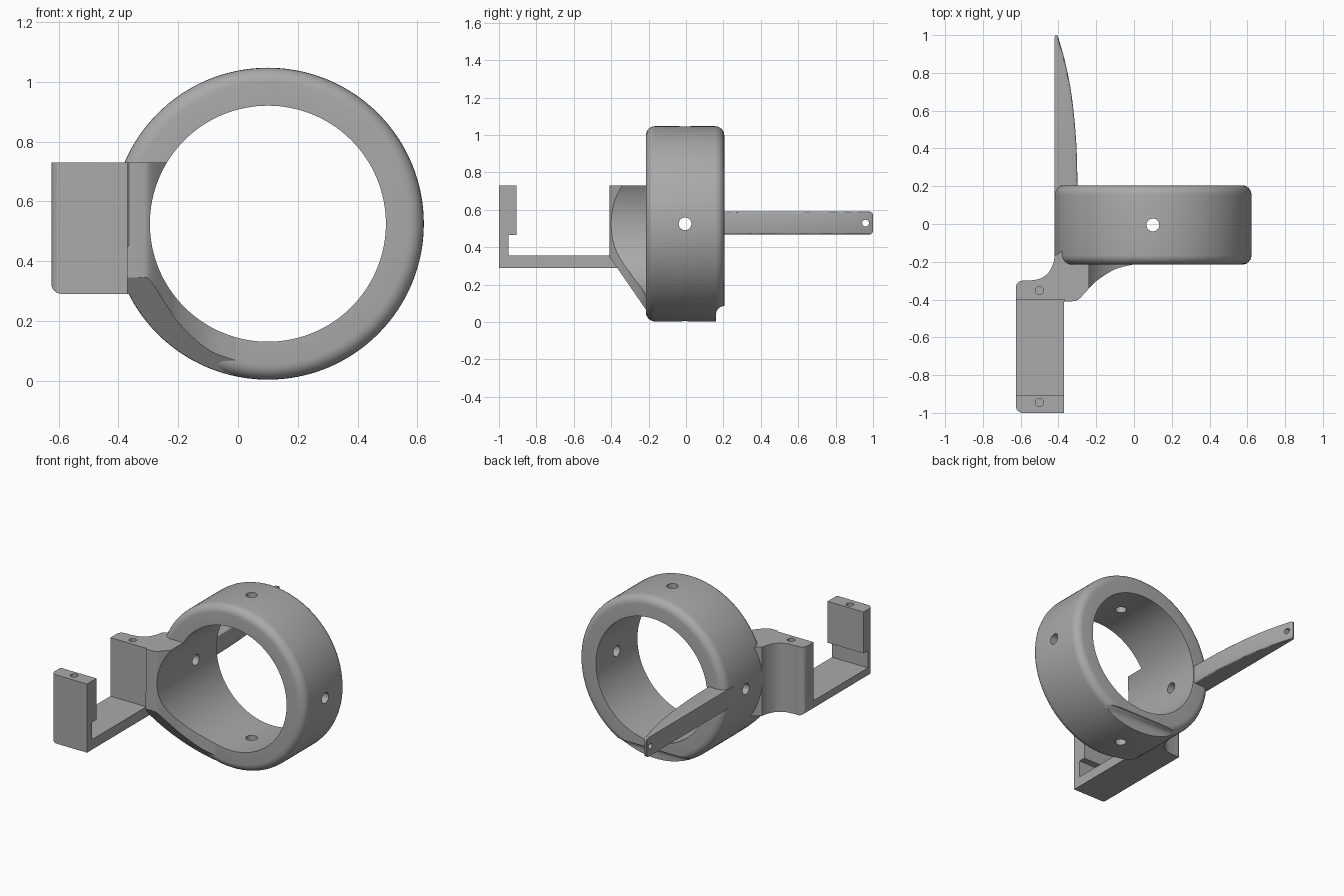
import bpy, bmesh, math
from mathutils import Vector, Matrix

old = bpy.data.objects.get("Cube")
if old:
    bpy.data.objects.remove(old, do_unlink=True)

grey = bpy.data.materials.new("mid grey")
grey.use_nodes = True
colour = (0.4, 0.4, 0.4, 1)
grey.diffuse_color = colour
grey.node_tree.nodes["Principled BSDF"].inputs["Base Color"].default_value = colour

CX, CZ, R_OUT, R_IN = 0.10, 0.525, 0.522, 0.395
AXES = {"X": Matrix.Rotation(math.pi / 2, 4, "Y"),
        "Y": Matrix.Rotation(math.pi / 2, 4, "X"),
        "Z": Matrix.Identity(4)}


def finish(name, bm):
    bmesh.ops.recalc_face_normals(bm, faces=bm.faces)
    me = bpy.data.meshes.new(name)
    bm.to_mesh(me)
    bm.free()
    me.materials.append(grey)
    ob = bpy.data.objects.new(name, me)
    bpy.context.collection.objects.link(ob)
    return ob


def cylinder(name, axis, centre, radius, length, sides=32):
    bm = bmesh.new()
    bmesh.ops.create_cone(bm, cap_ends=True, segments=sides, radius1=radius, radius2=radius,
                          depth=length, matrix=Matrix.Translation(centre) @ AXES[axis])
    return finish(name, bm)


def prism(name, points, axis, low, high):
    """Extrude a flat outline: (x, y) along Z, or (y, z) along X."""
    bm = bmesh.new()
    place = (lambda a, b: (a, b, low)) if axis == "Z" else (lambda a, b: (low, a, b))
    face = bm.faces.new([bm.verts.new(place(a, b)) for a, b in points])
    moved = bmesh.ops.extrude_face_region(bm, geom=[face])["geom"]
    step = Vector((0, 0, high - low)) if axis == "Z" else Vector((high - low, 0, 0))
    bmesh.ops.translate(bm, vec=step, verts=[g for g in moved if isinstance(g, bmesh.types.BMVert)])
    return finish(name, bm)


def smooth_path(points, steps=8):
    """Catmull-Rom curve through a few points."""
    pts = [Vector(p) for p in points]
    pts = [2 * pts[0] - pts[1]] + pts + [2 * pts[-1] - pts[-2]]
    out = []
    for a, b, c, d in zip(pts, pts[1:], pts[2:], pts[3:]):
        for i in range(steps):
            t = i / steps
            out.append(0.5 * (2 * b + (c - a) * t + (2 * a - 5 * b + 4 * c - d) * t * t
                              + (3 * b - a - 3 * c + d) * t ** 3))
    return [tuple(p) for p in out] + [tuple(pts[-2])]


def activate(ob):
    bpy.ops.object.select_all(action="DESELECT")
    ob.select_set(True)
    bpy.context.view_layer.objects.active = ob


def boolean(ob, tool, operation="DIFFERENCE", keep=False):
    mod = ob.modifiers.new("cut", "BOOLEAN")
    mod.operation, mod.object, mod.solver = operation, tool, "EXACT"
    activate(ob)
    bpy.ops.object.modifier_apply(modifier=mod.name)
    if not keep:
        bpy.data.objects.remove(tool, do_unlink=True)


def bevel(ob, width, test, segments=6):
    """Round the edges whose two ends satisfy the test."""
    bm = bmesh.new()
    bm.from_mesh(ob.data)
    edges = [e for e in bm.edges if test(e.verts[0].co, e.verts[1].co)]
    bmesh.ops.bevel(bm, geom=edges, offset=width, segments=segments, profile=0.5, affect="EDGES")
    bm.to_mesh(ob.data)
    bm.free()


# Ring with rounded outer rims
ring = cylinder("ring", "Y", (CX, -0.005, CZ), R_OUT, 0.42, 128)
bevel(ring, 0.05, lambda a, b: abs(a.y - b.y) < 1e-4)
bore = cylinder("bore_cutter", "Y", (CX, 0, CZ), R_IN, 3, 128)
boolean(ring, bore, keep=True)

# Relief groove under the back rim
corner = [(0.16 + 0.045 * (1 - math.cos(t)), 0.04 + 0.045 * math.sin(t))
          for t in (i * math.pi / 16 for i in range(9))]
boolean(ring, prism("groove_cutter", corner + [(0.3, 0.085), (0.3, -0.1), (0.16, -0.1)], "X", -0.5, 0.7))

# Four screw holes
for axis in "XZ":
    boolean(ring, cylinder("screw_cutter", axis, (CX, -0.005, CZ), 0.034, 1.4))

# Flared mount joining the bracket to the ring
inner_curve = smooth_path([(-0.33, -0.41), (-0.295, -0.40), (-0.24, -0.343), (-0.19, -0.295),
                           (-0.10, -0.24), (0, -0.213)])
outer_curve = smooth_path([(-0.42, -0.17), (-0.428, -0.21), (-0.455, -0.26), (-0.50, -0.29), (-0.56, -0.30)])
mount = prism("mount", [(-0.56, -0.40), (-0.37, -0.40), (-0.365, -0.41)] + inner_curve
              + [(0, -0.13), (-0.36, -0.13)] + outer_curve, "Z", 0.29, 0.73)
gusset = prism("gusset", [(-0.37, -0.41)] + inner_curve + [(0, -0.13), (-0.37, -0.13)], "Z", -0.1, 0.45)
boolean(gusset, cylinder("outer_cutter", "Y", (CX, 0, CZ), R_OUT - 0.001, 3, 128), "INTERSECT")
slope = [(-0.406, 0.345), (-0.14, -0.042), (-0.14, -0.3), (-0.8, -0.3), (-0.8, 0.345)]
boolean(mount, prism("slope_cutter", slope, "X", -0.37, 0.5))
boolean(gusset, prism("slope_cutter", slope, "X", -0.6, 0.5))
boolean(mount, gusset, "UNION")
boolean(mount, bore)

# Bracket: end block, floor and hooked upright
bracket = prism("bracket", [(-1, 0.29), (-0.30, 0.29), (-0.30, 0.73), (-0.40, 0.73), (-0.40, 0.355),
                            (-0.95, 0.355), (-0.95, 0.465), (-0.905, 0.465), (-0.905, 0.73), (-1, 0.73)],
                "X", -0.625, -0.37)


def outside_edge(a, b):
    if max(a.x, b.x) > -0.62:
        return False
    ends = all(p.y < -0.99 for p in (a, b)) or all(p.y > -0.31 for p in (a, b))
    return ends or all(p.z < 0.3 for p in (a, b))


bevel(bracket, 0.035, outside_edge)
for part in (bracket, mount):
    for y in (-0.945, -0.352):
        boolean(part, cylinder("pin_cutter", "Z", (-0.5, y, 0.65), 0.022, 0.3))

# Tapered rear arm with a small eyelet
arm_curve = smooth_path([(-0.30, 0.12), (-0.30, 0.25), (-0.307, 0.45), (-0.33, 0.68),
                         (-0.365, 0.86), (-0.403, 0.995)])
arm = prism("rear_arm", [(-0.42, 0.12)] + arm_curve + [(-0.407, 1.0), (-0.415, 1.0), (-0.42, 0.993)],
            "Z", 0.468, 0.59)
bevel(arm, 0.01, lambda a, b: abs(a.z - b.z) < 1e-4 and max(a.x, b.x) > -0.4
      and min(a.y, b.y) > 0.119 and abs(a.y - b.y) > 1e-4, 3)
tip = [(0.98 + 0.02 * math.sin(t), 0.57 + 0.02 * math.cos(t)) for t in (i * math.pi / 12 for i in range(7))]
low_tip = [(y, 1.058 - z) for y, z in reversed(tip)]
boolean(arm, prism("tip_shape", [(0, 0.59)] + tip + low_tip + [(0, 0.468)], "X", -0.6, 0), "INTERSECT")
boolean(arm, cylinder("eyelet_cutter", "X", (-0.4, 0.96, 0.529), 0.018, 0.4, 24))

for part in (ring, mount, bracket, arm):
    activate(part)
    bpy.ops.object.shade_smooth_by_angle(angle=math.radians(30))
